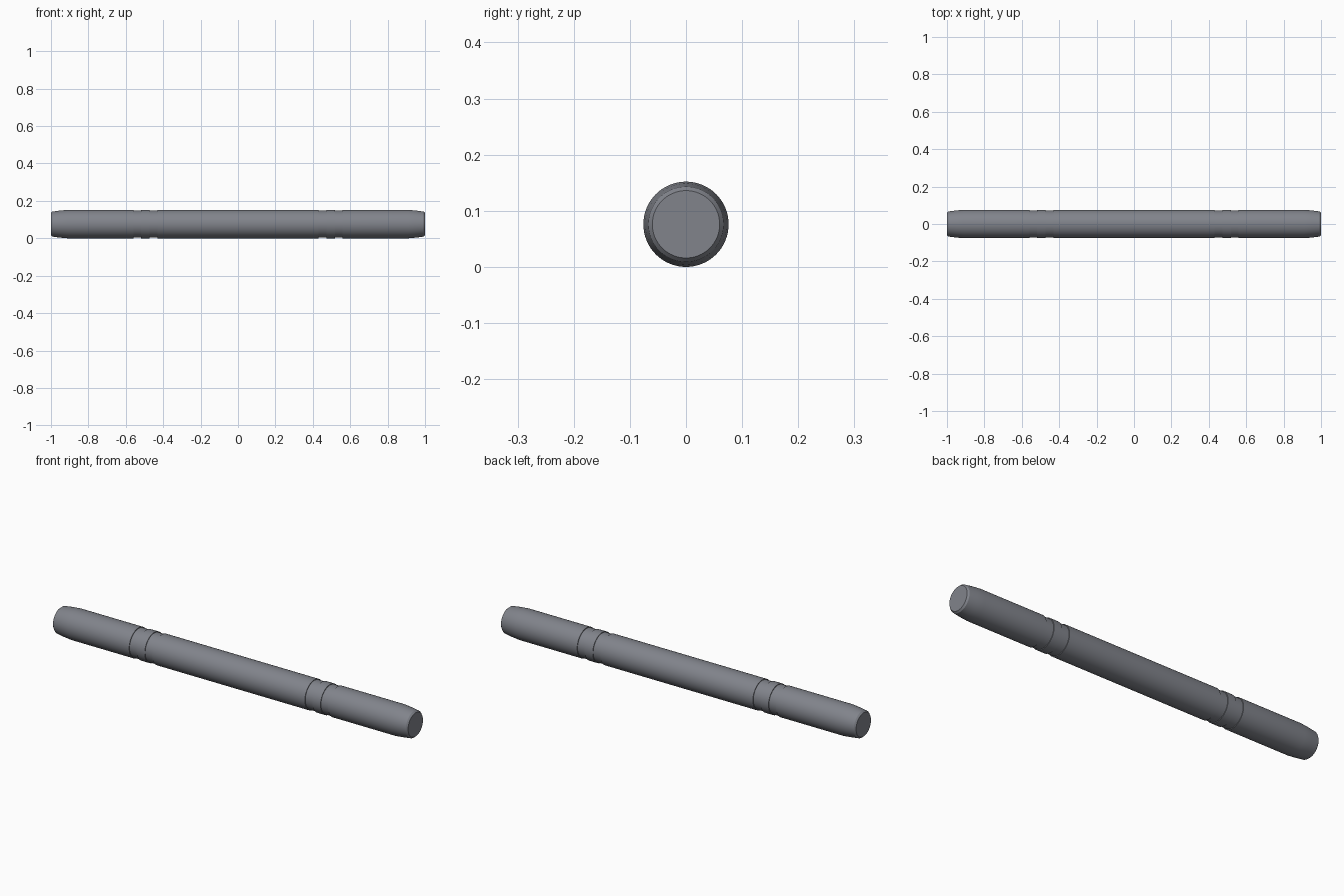
import bpy, bmesh, math

if "Cube" in bpy.data.objects:
    bpy.data.objects.remove(bpy.data.objects["Cube"])

R = 0.076       # main radius
G = 0.0725      # groove floor radius
SIDES = 64

# Half profile (x, radius) from the middle to the tip, then mirrored
half = [(0.43, R), (0.43, G), (0.472, G), (0.472, R),
        (0.518, R), (0.518, G), (0.56, G), (0.56, R),
        (0.91, R), (0.95, 0.0725), (0.992, 0.067), (1.0, 0.060)]
profile = [(-x, r) for x, r in reversed(half)] + half

# Turned rod: rings along x, capped at both ends
bm = bmesh.new()
rings = []
for x, r in profile:
    rings.append([bm.verts.new((x, r * math.cos(2 * math.pi * i / SIDES),
                                R + r * math.sin(2 * math.pi * i / SIDES)))
                  for i in range(SIDES)])
for a, b in zip(rings, rings[1:]):
    for i in range(SIDES):
        j = (i + 1) % SIDES
        bm.faces.new((a[i], a[j], b[j], b[i]))
bm.faces.new(rings[0])
bm.faces.new(rings[-1])
bmesh.ops.recalc_face_normals(bm, faces=bm.faces)

mesh = bpy.data.meshes.new("grooved_rod")
bm.to_mesh(mesh)
bm.free()
rod = bpy.data.objects.new("grooved_rod", mesh)
bpy.context.collection.objects.link(rod)

# Dark steel colour
steel = bpy.data.materials.new("dark_steel")
steel.diffuse_color = (0.22, 0.23, 0.26, 1)
steel.use_nodes = True
steel.node_tree.nodes["Principled BSDF"].inputs["Base Color"].default_value = steel.diffuse_color
mesh.materials.append(steel)

# Smooth sides, sharp groove and cap edges
bpy.context.view_layer.objects.active = rod
rod.select_set(True)
bpy.ops.object.shade_smooth_by_angle(angle=math.radians(25))
